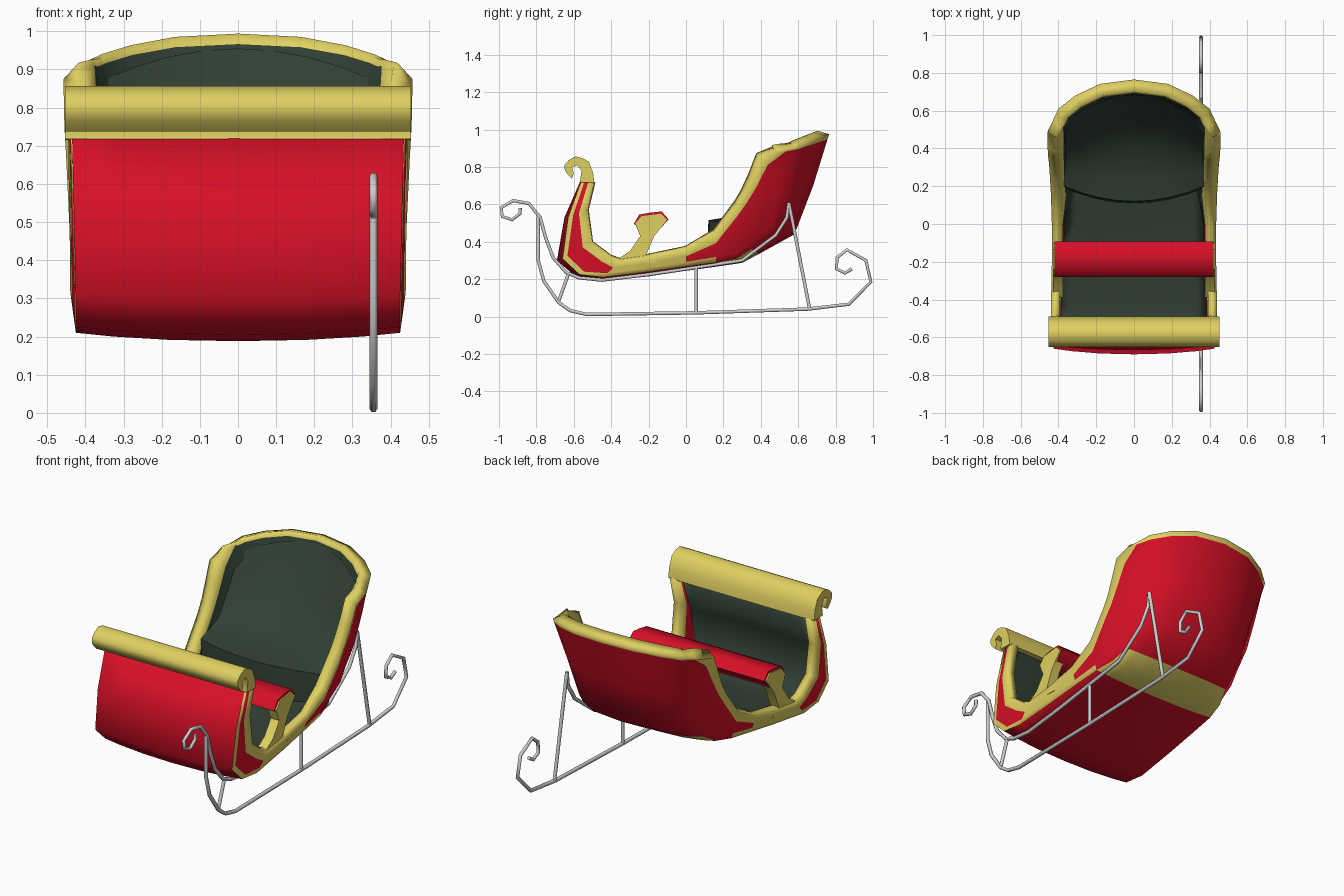
import bpy, bmesh, math
from mathutils import Vector

if "Cube" in bpy.data.objects:
    bpy.data.objects.remove(bpy.data.objects["Cube"])


def material(name, rgb):
    m = bpy.data.materials.new(name)
    m.diffuse_color = (*rgb, 1)
    m.use_nodes = True
    m.node_tree.nodes["Principled BSDF"].inputs["Base Color"].default_value = m.diffuse_color
    return m


RED = material("red paint", (0.68, 0.005, 0.02))
GOLD = material("gold trim", (0.74, 0.63, 0.12))
GREEN = material("dark green lining", (0.03, 0.05, 0.034))
SILVER = material("silver metal", (0.62, 0.62, 0.62))


def finish(name, bm, mats, angle=40, recalc=True):
    if recalc:
        bmesh.ops.recalc_face_normals(bm, faces=bm.faces)
    me = bpy.data.meshes.new(name)
    bm.to_mesh(me)
    bm.free()
    ob = bpy.data.objects.new(name, me)
    bpy.context.collection.objects.link(ob)
    for m in mats:
        me.materials.append(m)
    bpy.ops.object.select_all(action='DESELECT')
    ob.select_set(True)
    bpy.context.view_layer.objects.active = ob
    bpy.ops.object.shade_smooth_by_angle(angle=math.radians(angle))
    return ob


def loft(sections, closed):
    """Grid of faces through lists of points; closed = tube with end caps."""
    bm = bmesh.new()
    grid = [[bm.verts.new(p) for p in s] for s in sections]
    n = len(grid[0])
    for a, b in zip(grid, grid[1:]):
        for j in range(n if closed else n - 1):
            k = (j + 1) % n
            bm.faces.new((a[j], b[j], b[k], a[k]))
    if closed:
        bm.faces.new(grid[0])
        bm.faces.new(grid[-1])
    return bm


def prism(name, yz, x0, x1, mat, angle=40):
    return finish(name, loft([[(x, y, z) for y, z in yz] for x in (x0, x1)], True), [mat], angle)


# Body shell: each row = centre (y, z), lower corner (x, y, z), rim (x, y, z)
rows = [
    ((-.563, .73), (.435, -.558, .73), (.445, -.490, .72)),
    ((-.650, .53), (.430, -.630, .53), (.443, -.525, .57)),
    ((-.690, .30), (.425, -.660, .31), (.440, -.500, .40)),
    ((-.580, .205), (.425, -.570, .225), (.440, -.400, .325)),
    ((-.450, .188), (.425, -.440, .21), (.438, -.350, .305)),
    ((-.200, .215), (.415, -.200, .24), (.435, -.200, .325)),
    ((.000, .245), (.405, .000, .268), (.435, .000, .365)),
    ((.170, .268), (.395, .160, .29), (.440, .160, .450)),
    ((.300, .287), (.370, .270, .31), (.447, .280, .600)),
    ((.390, .335), (.345, .350, .36), (.450, .320, .665)),
    ((.580, .440), (.335, .470, .46), (.455, .360, .750)),
    ((.680, .700), (.345, .555, .68), (.457, .400, .850)),
    ((.765, .975), (.400, .610, .92), (.457, .490, .875)),
]
rows = [(Vector((0, *c)), Vector(b), Vector(r)) for c, b, r in rows]
rows.insert(-1, tuple(p.lerp(q, 0.9) for p, q in zip(rows[-2], rows[-1])))


def section(i, c, b, r):
    d = (r - b).length
    m = c.lerp(b, .15)
    m.x = .18
    m2 = c.lerp(b, .55)
    m2.x = .18 + (b.x - .18) * .6
    t1, t2 = min(.25, .03 / d), max(.55, 1 - .06 / d)
    belly = b.lerp(r, (t1 + t2) / 2)
    if 7 < i < 12:                        # rounded rear flanks
        belly += Vector((.025, .02, 0))
    half = [c, m, m2, b, b.lerp(r, t1), belly, b.lerp(r, t2), r]
    return [Vector((-p.x, p.y, p.z)) for p in half[:0:-1]] + half


bm = loft([section(i, *r) for i, r in enumerate(rows)], False)
bm.faces.ensure_lookup_table()
# slots: 0 panel, 1 trim, 2 belly band, 3 side panel, 4 side trim; +5 gives the inner face
for k, f in enumerate(bm.faces):
    i, j = divmod(k, 14)
    col = j - 7 if j >= 7 else 6 - j      # 0 = middle, 6 = rim
    if col == 6 or i == len(rows) - 2:
        f.material_index = 1
    elif col <= 2:
        f.material_index = 2 if i in (7, 8) else 0
    elif i < 4:
        f.material_index = 4 if col == 3 else 3
    elif i < 6 or (i == 6 and col == 3):
        f.material_index = 4
    else:
        f.material_index = 0
body = finish("sleigh_body", bm, [RED, GOLD, GOLD, RED, GOLD, GREEN, GOLD, GREEN, RED, RED], 75, False)
# Thinner walls at the front, thicker padded rim at the rear
wall = body.vertex_groups.new(name="wall")
for v in body.data.vertices:
    wall.add([v.index], .7 if v.co.y < .05 else 1.0, 'REPLACE')
sol = body.modifiers.new("thickness", 'SOLIDIFY')
sol.thickness = .065
sol.offset = -1
sol.material_offset = 5
sol.vertex_group = "wall"

# Rolled lip on top of the front panel
prism("front_roll", [(-.49, .715), (-.497, .77), (-.52, .828), (-.555, .848), (-.59, .856), (-.625, .838),
                     (-.65, .812), (-.648, .785), (-.637, .765), (-.61, .738), (-.60, .765), (-.61, .80),
                     (-.582, .808), (-.558, .78), (-.568, .718)],
      -.453, .453, GOLD, 60)

# Arm supports and the padded bar between them
arm = [(-.39, .29), (-.30, .35), (-.245, .43), (-.272, .497), (-.238, .537), (-.135, .55), (-.102, .517),
       (-.17, .43), (-.215, .325), (-.15, .29)]
for side, s in (("right", 1), ("left", -1)):
    prism(side + "_arm_support", arm, s * .375, s * .428, GOLD)
prism("padded_bar", [(-.28, .495), (-.25, .545), (-.19, .556), (-.13, .562), (-.093, .52), (-.14, .467), (-.23, .467)],
      -.42, .42, RED, 75)

# Seat cushion with a bowed front edge, sweeping up into the back
mid = [(.11, .32), (.12, .515), (.24, .535), (.40, .58), (.53, .71), (.685, .955), (.62, .60), (.35, .36)]
end = [(.19, .32), (.20, .505), (.27, .535), (.34, .57), (.41, .67), (.53, .865), (.45, .60), (.30, .36)]
seat = []
for k in range(-4, 5):
    t = (k / 4) ** 2
    seat.append([(k * .0925, a[0] + (b[0] - a[0]) * t, a[1] + (b[1] - a[1]) * t) for a, b in zip(mid, end)])
finish("seat_cushion", loft(seat, True), [GREEN], 50)


# Metal runner on the right side
def tube(name, yz):
    cu = bpy.data.curves.new(name, 'CURVE')
    cu.dimensions = '3D'
    cu.bevel_depth = .0105
    cu.bevel_resolution = 1
    cu.use_fill_caps = True
    sp = cu.splines.new('POLY')
    sp.points.add(len(yz) - 1)
    for p, (y, z) in zip(sp.points, yz):
        p.co = (.355, y, z, 1)
    cu.materials.append(SILVER)
    ob = bpy.data.objects.new(name, cu)
    bpy.context.collection.objects.link(ob)


tube("upper_rail", [(-.887, .58), (-.887, .55), (-.93, .518), (-.982, .535), (-.988, .582), (-.925, .62),
                    (-.84, .605), (-.78, .53), (-.75, .42), (-.71, .315), (-.64, .235), (-.57, .207), (-.45, .195),
                    (-.2, .225), (.05, .262), (.30, .30), (.48, .435), (.54, .53), (.55, .61)])
tube("lower_rail", [(-.79, .535), (-.79, .30), (-.76, .19), (-.68, .075), (-.62, .032), (-.53, .0115), (.05, .02),
                    (.65, .04), (.87, .066), (.988, .185), (.962, .30), (.86, .357), (.807, .315), (.805, .255),
                    (.85, .233), (.887, .255)])
tube("front_strut", [(-.63, .225), (-.68, .085)])
tube("middle_strut", [(.055, .262), (.055, .02)])
tube("rear_strut", [(.55, .61), (.66, .045)])
